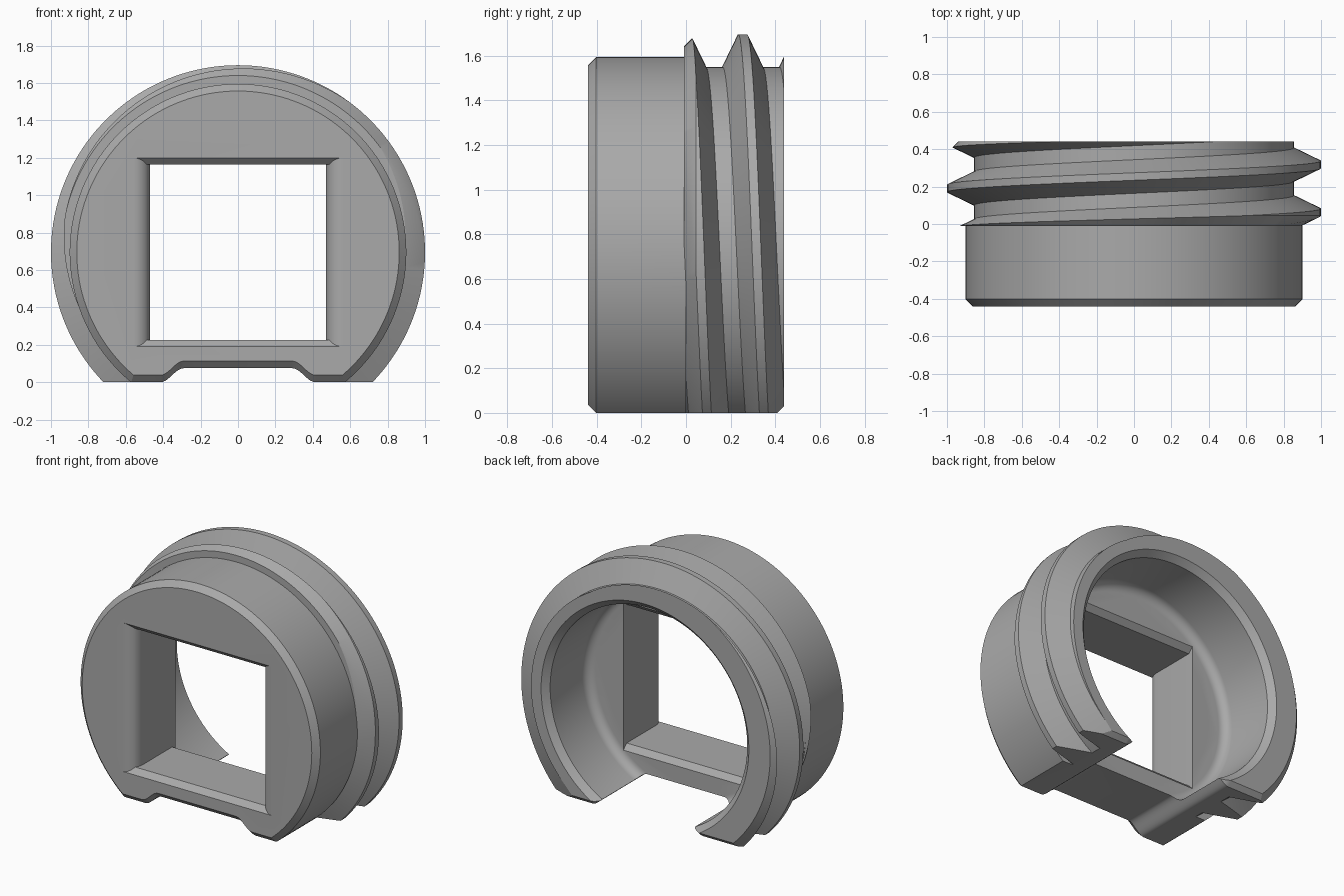
import bpy, bmesh, math
from math import sin, cos, pi

cube = bpy.data.objects.get("Cube")
if cube:
    bpy.data.objects.remove(cube, do_unlink=True)

ZC = 0.695          # height of the ring axis
SEG = 144           # sides of the round parts
PITCH = 0.255
ROOT, CREST = 0.855, 1.0

grey = bpy.data.materials.new("plain grey")
grey.use_nodes = True
grey.diffuse_color = (0.4, 0.4, 0.4, 1)
grey.node_tree.nodes["Principled BSDF"].inputs["Base Color"].default_value = (0.4, 0.4, 0.4, 1)


def loft(name, rings, closed=False):
    """Solid through a list of equal-length point rings, capped unless closed."""
    bm = bmesh.new()
    loops = [[bm.verts.new(p) for p in ring] for ring in rings]
    n = len(loops[0])
    pairs = list(zip(loops, loops[1:]))
    if closed:
        pairs.append((loops[-1], loops[0]))
    for a, b in pairs:
        for i in range(n):
            j = (i + 1) % n
            bm.faces.new((a[i], a[j], b[j], b[i]))
    if not closed:
        bm.faces.new(loops[0])
        bm.faces.new(loops[-1])
    bmesh.ops.recalc_face_normals(bm, faces=bm.faces)
    me = bpy.data.meshes.new(name)
    bm.to_mesh(me)
    bm.free()
    me.materials.append(grey)
    ob = bpy.data.objects.new(name, me)
    bpy.context.collection.objects.link(ob)
    return ob


def turned(name, profile):
    """Solid of revolution about the y axis from (y, radius) pairs."""
    angles = [2 * pi * i / SEG for i in range(SEG)]
    return loft(name, [[(r * cos(a), y, ZC + r * sin(a)) for a in angles] for y, r in profile])


def combine(ob, other, operation):
    mod = ob.modifiers.new(operation, 'BOOLEAN')
    mod.operation, mod.solver, mod.object = operation, 'EXACT', other
    bpy.context.view_layer.objects.active = ob
    bpy.ops.object.modifier_apply(modifier=mod.name)
    bpy.data.objects.remove(other, do_unlink=True)


# Threaded collar: one toothed section swept along a helix
section = [(-0.9, 0.6)]
for k in range(-3, 4):
    for dy, r in ((-0.09, ROOT), (-0.02, CREST), (0.02, CREST), (0.09, ROOT)):
        section.append((k * PITCH + dy, r))
section.append((0.9, 0.6))
rings = []
for i in range(SEG + 1):
    t = -pi / 2 + 0.06 + (2 * pi - 0.12) * i / SEG
    shift = 0.19 + PITCH * t / (2 * pi)
    rings.append([(-r * cos(t), y + shift, ZC + r * sin(t)) for y, r in section])
collar = loft("threaded_collar", rings)

# Trim the thread ends with a bevelled envelope
combine(collar, turned("envelope", [(-0.01, 0.945), (0.105, 1.06), (0.32, 1.06), (0.44, 0.94)]), 'INTERSECT')

# Front body with bevelled rim
body = turned("adapter_ring", [(-0.44, 0.862), (-0.402, 0.9), (0, 0.9)])
combine(body, collar, 'UNION')

# Bore with filleted floor and bevelled mouth
BORE, FIL = 0.74, 0.06
bore = [(FIL * (1 - cos(a)), BORE - FIL * (1 - sin(a))) for a in [pi / 12 * i for i in range(7)]]
bore += [(0.40, BORE), (0.50, BORE + 0.10)]
combine(body, turned("bore", bore), 'DIFFERENCE')

# Rectangular window: rounded side edges, bevelled top and bottom edges
FR, BEV = 0.09, 0.035
depths = sorted([FR * (1 - cos(pi / 16 * i)) for i in range(9)] + [BEV])
stations = [(-0.5, FR, BEV)]
for d in depths:
    stations.append((-0.44 + d, FR - math.sqrt(max(0, FR ** 2 - (FR - d) ** 2)), max(0, BEV - d)))
stations += [(-BEV, 0, 0), (0.05, 0, BEV + 0.05)]
window = []
for y, side, lift in stations:
    hx, lo, hi = 0.47 + side, 0.225 - lift, 1.165 + lift
    window.append([(-hx, y, lo), (hx, y, lo), (hx, y, hi), (-hx, y, hi)])
combine(body, loft("window", window), 'DIFFERENCE')

# Flat base with a shallow curved relief, bevelled at front and back
half = [(0.29 + 0.125 * i / 10, 0.0375 * (1 + cos(pi * i / 10))) for i in range(11)] + [(1.3, 0)]
base = [(-x, z) for x, z in reversed(half)] + half
rings = []
for y, lift in ((-0.5, 0.098), (-0.402, 0), (0.41, 0), (0.5, 0.09)):
    rings.append([(x, y, z + lift) for x, z in base] + [(1.3, y, -0.6), (-1.3, y, -0.6)])
combine(body, loft("base_cut", rings), 'DIFFERENCE')

# Smooth round surfaces, keep edges sharp
bpy.ops.object.select_all(action='DESELECT')
body.select_set(True)
bpy.context.view_layer.objects.active = body
bpy.ops.object.shade_smooth_by_angle(angle=math.radians(25))
